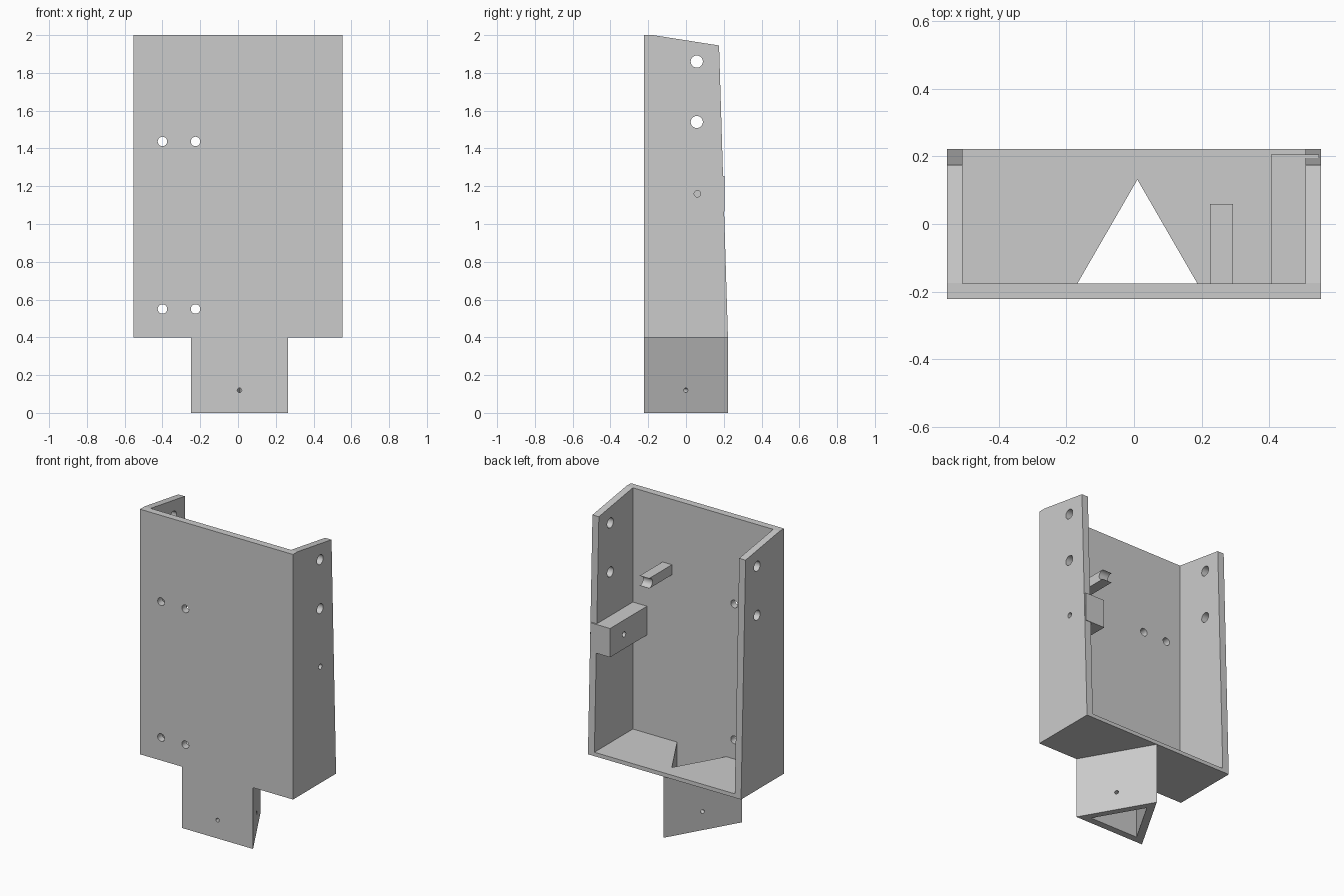
import bpy, bmesh, math
from mathutils import Matrix, Vector

old = bpy.data.objects.get("Cube")
if old:
    bpy.data.objects.remove(old, do_unlink=True)

# One plain grey for the whole bracket
GREY = (0.6, 0.6, 0.6, 1)
grey = bpy.data.materials.new("plain grey")
grey.use_nodes = True
grey.diffuse_color = GREY
grey.node_tree.nodes["Principled BSDF"].inputs["Base Color"].default_value = GREY


def to_object(name, bm):
    bmesh.ops.recalc_face_normals(bm, faces=bm.faces)
    mesh = bpy.data.meshes.new(name)
    bm.to_mesh(mesh)
    bm.free()
    mesh.materials.append(grey)
    obj = bpy.data.objects.new(name, mesh)
    bpy.context.collection.objects.link(obj)
    return obj


def prism(name, outline, axis, lo, hi):
    """Extrude a 2D outline along x (outline in y, z) or z (outline in x, y)."""
    bm = bmesh.new()
    place = (lambda a, b: (lo, a, b)) if axis == "x" else (lambda a, b: (a, b, lo))
    face = bm.faces.new([bm.verts.new(place(a, b)) for a, b in outline])
    up = Vector((1, 0, 0)) if axis == "x" else Vector((0, 0, 1))
    ext = bmesh.ops.extrude_face_region(bm, geom=[face])["geom"]
    verts = [v for v in ext if isinstance(v, bmesh.types.BMVert)]
    bmesh.ops.translate(bm, verts=verts, vec=up * (hi - lo))
    return to_object(name, bm)


def box(name, x, y, z):
    return prism(name, [(x[0], y[0]), (x[1], y[0]), (x[1], y[1]), (x[0], y[1])], "z", *z)


def drill(centre, direction, radius, length):
    bm = bmesh.new()
    turn = Vector(direction).to_track_quat("Z", "Y").to_matrix().to_4x4()
    bmesh.ops.create_cone(bm, cap_ends=True, segments=64, radius1=radius, radius2=radius,
                          depth=length, matrix=Matrix.Translation(centre) @ turn)
    obj = to_object("drill", bm)
    obj.hide_render = True
    return obj


def cut(target, cutters):
    """Subtract every cutter from the target and bake the result."""
    for c in cutters:
        m = target.modifiers.new("cut", "BOOLEAN")
        m.operation, m.solver, m.object = "DIFFERENCE", "EXACT", c
    bpy.context.view_layer.update()
    dg = bpy.context.evaluated_depsgraph_get()
    mesh = bpy.data.meshes.new_from_object(target.evaluated_get(dg))
    target.modifiers.clear()
    target.data = mesh


def triangle(cx, y, side):
    return [(cx - side / 2, y), (cx + side / 2, y), (cx, y + side * math.sqrt(3) / 2)]


# Overall sizes
HALF_X, FRONT, BACK, WALL = 0.553, -0.222, 0.222, 0.046
BASE, FLOOR, MID = 0.4, 0.425, 0.008

# Open-backed tray, with sloping side walls
tray = prism("tray", [(FRONT, BASE), (BACK, BASE), (0.175, 1.945), (-0.175, 2), (FRONT, 2)],
             "x", -HALF_X, HALF_X)
inside = HALF_X - WALL
hollow = box("hollow", (-inside, inside), (FRONT + WALL, 0.5), (FLOOR, 2.5))

# Triangular socket under the tray, its bore running through the floor
socket = prism("socket", triangle(MID, FRONT, 0.512), "z", 0, BASE)
bore = prism("bore", triangle(0.01, FRONT + WALL, 0.355), "z", -0.1, 0.6)

# Block on the left wall and rod rest on the front panel
block = box("wall_block", (0.405, 0.547), (-0.18, 0.205), (1.066, 1.254))
rest = box("rod_rest", (0.225, 0.293), (-0.18, 0.059), (1.507, 1.573))

# Holes: rods across both side walls, a small one through the block, four in the panel
rods = [drill((0, 0.057, z), (1, 0, 0), 0.032, 3) for z in (1.86, 1.54)]
pin = drill((0.5, 0.06, 1.16), (1, 0, 0), 0.017, 0.4)
panel = [drill((x, FRONT, z), (0, 1, 0), 0.025, 0.2)
         for x in (-0.4, -0.225) for z in (0.55, 1.437)]

# Set-screw holes, one in the middle of each socket side
screws = []
for deg in (30, 150, 270):
    d = Vector((math.cos(math.radians(deg)), math.sin(math.radians(deg)), 0))
    screws.append(drill(Vector((MID, -0.074, 0.12)) + d * 0.14, d, 0.012, 0.15))

cut(tray, [hollow, bore, pin] + rods + panel)
cut(socket, [bore] + screws)
cut(block, [pin])
cut(rest, [rods[1]])
for c in [hollow, bore, pin] + rods + panel + screws:
    bpy.data.objects.remove(c, do_unlink=True)

# Smooth hole walls, crisp edges elsewhere
bpy.ops.object.select_all(action="DESELECT")
for obj in (tray, socket, block, rest):
    obj.select_set(True)
bpy.context.view_layer.objects.active = tray
bpy.ops.object.shade_smooth_by_angle(angle=math.radians(7))
